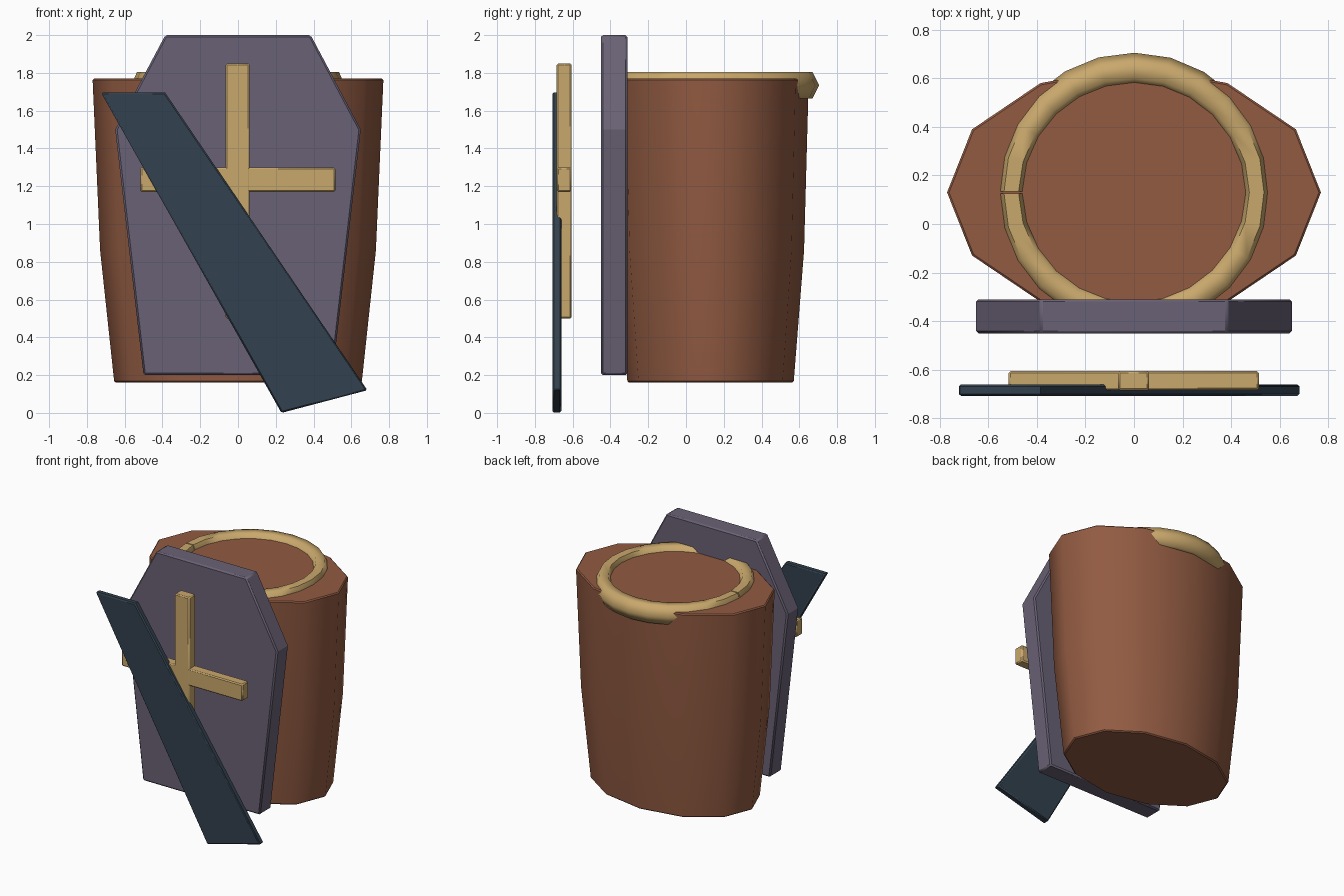
import bpy
import bmesh
from math import cos, sin, pi, radians

cube = bpy.data.objects.get("Cube")
if cube:
    bpy.data.objects.remove(cube, do_unlink=True)


def material(name, rgb):
    """Flat material from display values 0-255."""
    linear = [((c / 255 + 0.055) / 1.055) ** 2.4 for c in rgb] + [1.0]
    mat = bpy.data.materials.new(name)
    mat.use_nodes = True
    mat.diffuse_color = linear
    mat.node_tree.nodes["Principled BSDF"].inputs["Base Color"].default_value = linear
    return mat


BROWN = material("brown leather", (146, 91, 66))
GOLD = material("gold", (201, 168, 108))
PURPLE = material("dusky purple", (105, 97, 117))
TEAL = material("dark teal", (50, 65, 78))


def loft(name, rings, mat, smooth_angle=30, bevel=0.0):
    """Skin a list of equal-length point rings and cap both ends."""
    bm = bmesh.new()
    rows = [[bm.verts.new(p) for p in ring] for ring in rings]
    n = len(rows[0])
    for a, b in zip(rows, rows[1:]):
        for i in range(n):
            j = (i + 1) % n
            bm.faces.new((a[i], a[j], b[j], b[i]))
    bm.faces.new(rows[0])
    bm.faces.new(rows[-1])
    bmesh.ops.recalc_face_normals(bm, faces=bm.faces)
    mesh = bpy.data.meshes.new(name)
    bm.to_mesh(mesh)
    bm.free()
    obj = bpy.data.objects.new(name, mesh)
    bpy.context.collection.objects.link(obj)
    mesh.materials.append(mat)
    bpy.ops.object.select_all(action='DESELECT')
    obj.select_set(True)
    bpy.context.view_layer.objects.active = obj
    bpy.ops.object.shade_smooth_by_angle(angle=radians(smooth_angle))
    if bevel:
        mod = obj.modifiers.new("soft edges", 'BEVEL')
        mod.width = bevel
        mod.segments = 1
        mod.limit_method = 'ANGLE'
        mod.angle_limit = radians(60)
    return obj


def plate(name, outline, y_front, y_back, mat, bevel=0.008):
    """Upright slab from an x-z outline."""
    rings = [[(x, y, z) for x, z in outline] for y in (y_front, y_back)]
    return loft(name, rings, mat, bevel=bevel)


def rect(x0, x1, z0, z1):
    return [(x0, z0), (x1, z0), (x1, z1), (x0, z1)]


CENTRE_Y = 0.13

# Tapered twelve-sided body
levels = [(0.16, 0.655, 0.44), (0.86, 0.73, 0.495), (1.77, 0.77, 0.52)]
loft("body", [[(rx * cos(k * pi / 6), CENTRE_Y + ry * sin(k * pi / 6), z)
               for k in range(12)] for z, rx, ry in levels],
     BROWN, smooth_angle=50, bevel=0.008)

# Rim ring: hexagonal section, open by a hair at the right side
SEGMENTS, GAP = 24, 0.008
rim = []
for s in range(SEGMENTS + 1):
    a = pi + GAP + (2 * pi - 2 * GAP) * s / SEGMENTS
    width = 0.06 + 0.01 * abs(sin(a))
    section = []
    for k in range(6):
        r = 0.505 + width * cos(k * pi / 3)
        section.append((r * cos(a), CENTRE_Y + r * sin(a),
                        1.735 + 0.08 * sin(k * pi / 3)))
    rim.append(section)
loft("rim_ring", rim, GOLD, smooth_angle=65)

# Coffin-shaped front board
half = [(0.385, 2.0), (0.65, 1.5), (0.5, 0.2)]
plate("front_board", half + [(-x, z) for x, z in reversed(half)],
      -0.45, -0.31, PURPLE, bevel=0.01)

# Cross floating ahead of the board
plate("cross_upright", rect(-0.065, 0.062, 0.5, 1.85), -0.685, -0.605, GOLD)
plate("cross_bar", rect(-0.517, 0.515, 1.17, 1.3), -0.684, -0.606, GOLD)

# Diagonal sash across the front
plate("sash", [(-0.725, 1.695), (-0.385, 1.695), (0.685, 0.12), (0.23, 0.0)],
      -0.708, -0.66, TEAL)
